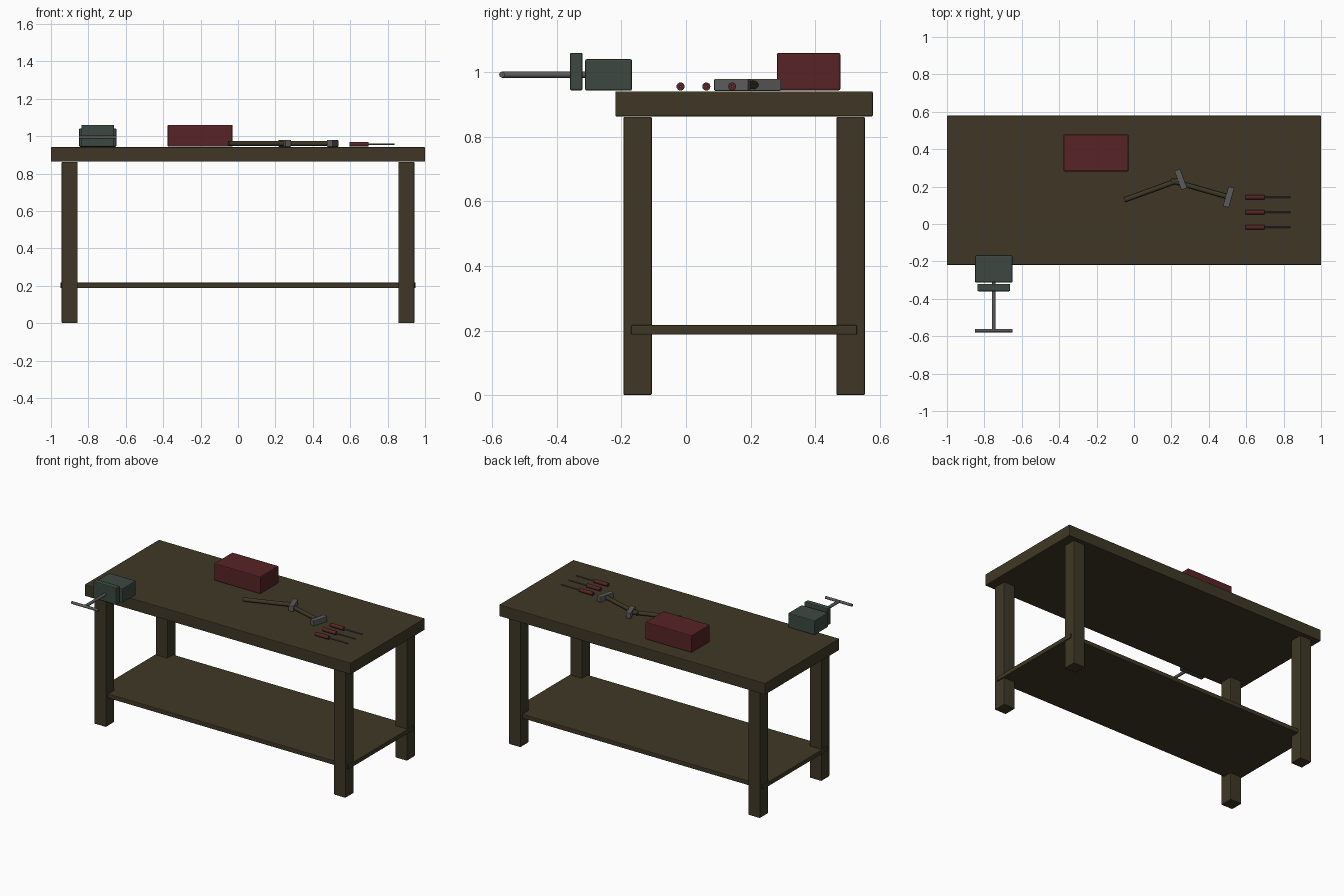
import bpy
from math import radians, pi, cos, sin
from mathutils import Vector

cube = bpy.data.objects.get("Cube")
if cube:
    bpy.data.objects.remove(cube, do_unlink=True)


def material(name, rgb):
    mat = bpy.data.materials.new(name)
    mat.use_nodes = True
    color = (*rgb, 1)
    mat.diffuse_color = color
    mat.node_tree.nodes["Principled BSDF"].inputs["Base Color"].default_value = color
    return mat


WOOD = material("dark wood", (0.05, 0.039, 0.019))
GREEN = material("grey green paint", (0.045, 0.064, 0.052))
RED = material("dark red", (0.095, 0.017, 0.019))
METAL = material("grey metal", (0.105, 0.105, 0.108))


def box(name, center, size, mat, bevel=0.004, turn=0):
    """Softly bevelled block, turned about z."""
    bpy.ops.mesh.primitive_cube_add(size=1, location=center)
    ob = bpy.context.object
    ob.name = name
    ob.scale = size
    bpy.ops.object.transform_apply(location=False, rotation=False, scale=True)
    ob.rotation_euler.z = radians(turn)
    mod = ob.modifiers.new("soft edges", "BEVEL")
    mod.width = bevel
    mod.segments = 2
    ob.data.materials.append(mat)
    return ob


def rod(name, start, end, radius, mat, sides=16):
    """Round bar between two points."""
    start, end = Vector(start), Vector(end)
    axis = end - start
    bpy.ops.mesh.primitive_cylinder_add(vertices=sides, radius=radius,
                                        depth=axis.length, location=(start + end) / 2)
    ob = bpy.context.object
    ob.name = name
    ob.rotation_euler = axis.to_track_quat("Z", "Y").to_euler()
    ob.data.materials.append(mat)
    bpy.ops.object.shade_smooth_by_angle(angle=pi / 5)
    return ob


# Bench
MID_Y = 0.18
TOP = 0.941
box("bench_top", (0, MID_Y, 0.902), (2, 0.798, 0.078), WOOD)
box("lower_shelf", (0, MID_Y, 0.202), (1.9, 0.7, 0.03), WOOD)
for depth, dy in (("front", -0.33), ("back", 0.33)):
    for side, x in (("left", 0.9), ("right", -0.9)):
        box(f"{depth}_{side}_leg", (x, MID_Y + dy, 0.431), (0.086, 0.088, 0.862), WOOD)

# Vise clamped to the front edge
VX, VZ = -0.75, 0.993
box("vise_body", (VX, -0.24, 0.992), (0.2, 0.146, 0.098), GREEN, 0.006)
box("vise_jaw", (VX, -0.34, 1.002), (0.175, 0.04, 0.117), GREEN, 0.006)
rod("vise_screw", (VX, -0.57, VZ), (VX, -0.3, VZ), 0.01, METAL)
rod("vise_handle", (VX - 0.1, -0.57, VZ), (VX + 0.1, -0.57, VZ), 0.009, METAL)

# Toolbox
box("toolbox", (-0.203, 0.38, 1.002), (0.348, 0.197, 0.117), RED, 0.006)

# Two hammers, each with a head across the end of its handle
for n, (x, y, turn) in enumerate(((0.25, 0.238, 20), (0.506, 0.144, -16)), 1):
    a = radians(turn)
    z = TOP + 0.02
    tail = (x - 0.32 * cos(a), y - 0.32 * sin(a), z)
    rod(f"hammer_{n}_handle", tail, (x, y, z), 0.013, WOOD)
    box(f"hammer_{n}_head", (x, y, z), (0.033, 0.11, 0.037), METAL, 0.003, turn)

# Row of screwdrivers
for n in range(3):
    y, z = -0.017 + n * 0.08, 0.956
    rod(f"screwdriver_{n + 1}_grip", (0.597, y, z), (0.697, y, z), 0.0125, RED)
    rod(f"screwdriver_{n + 1}_shaft", (0.69, y, z), (0.837, y, z), 0.004, METAL)
